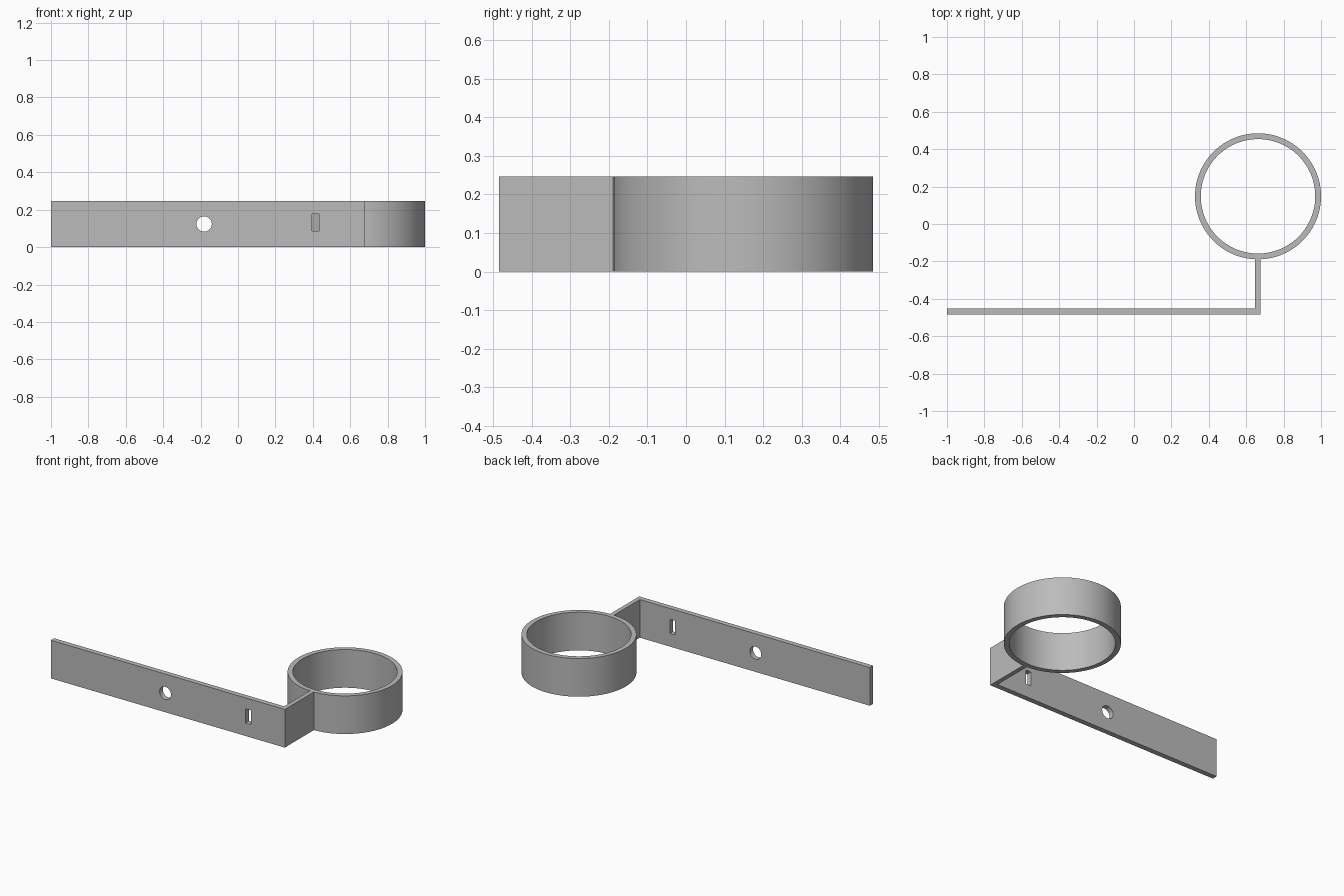
import bpy, bmesh
from math import cos, sin, pi, radians

if "Cube" in bpy.data.objects:
    bpy.data.objects.remove(bpy.data.objects["Cube"], do_unlink=True)

HEIGHT = 0.247
RING_X, RING_Y = 0.663, 0.148
OUTER, INNER = 0.337, 0.306

grey = bpy.data.materials.new("plain grey")
grey.use_nodes = True
colour = (0.5, 0.5, 0.5, 1)
grey.diffuse_color = colour
grey.node_tree.nodes["Principled BSDF"].inputs["Base Color"].default_value = colour


def add_object(name, bm):
    bmesh.ops.recalc_face_normals(bm, faces=bm.faces)
    mesh = bpy.data.meshes.new(name)
    bm.to_mesh(mesh)
    bm.free()
    mesh.materials.append(grey)
    obj = bpy.data.objects.new(name, mesh)
    bpy.context.collection.objects.link(obj)
    return obj


def prism(name, outline, direction):
    """Extrude a closed outline along a direction."""
    bm = bmesh.new()
    face = bm.faces.new([bm.verts.new(p) for p in outline])
    new = bmesh.ops.extrude_face_region(bm, geom=[face], use_keep_orig=True)["geom"]
    verts = [g for g in new if isinstance(g, bmesh.types.BMVert)]
    bmesh.ops.translate(bm, verts=verts, vec=direction)
    return add_object(name, bm)


def smooth(obj):
    bpy.ops.object.select_all(action="DESELECT")
    obj.select_set(True)
    bpy.context.view_layer.objects.active = obj
    bpy.ops.object.shade_smooth_by_angle(angle=radians(30))


def cut(obj, cutter):
    mod = obj.modifiers.new("cut", "BOOLEAN")
    mod.operation = "DIFFERENCE"
    mod.solver = "EXACT"
    mod.object = cutter
    bpy.context.view_layer.objects.active = obj
    bpy.ops.object.modifier_apply(modifier=mod.name)
    bpy.data.objects.remove(cutter, do_unlink=True)


# L-shaped bracket: long mounting plate and short arm to the ring
front, back = -0.485, -0.452
arm_left, arm_right, arm_end = 0.647, 0.675, -0.186
bracket = prism("bracket", [
    (-1, front, 0), (arm_right, front, 0), (arm_right, arm_end, 0),
    (arm_left, arm_end, 0), (arm_left, back, 0), (-1, back, 0)], (0, 0, HEIGHT))

# Round screw hole and rectangular slot through the plate
through = (0, 0.2, 0)
circle = [(-0.181 + 0.041 * cos(2 * pi * i / 32), -0.6,
           HEIGHT / 2 + 0.041 * sin(2 * pi * i / 32)) for i in range(32)]
cut(bracket, prism("hole_cutter", circle, through))
cut(bracket, prism("slot_cutter", [(x, -0.6, z) for x, z in (
    (0.395, 0.085), (0.432, 0.085), (0.432, 0.176), (0.395, 0.176))], through))
smooth(bracket)

# Holder ring: a rectangular wall section swept around its axis
bm = bmesh.new()
section = [(INNER, 0), (OUTER, 0), (OUTER, HEIGHT), (INNER, HEIGHT)]
SIDES = 96
loops = []
for i in range(SIDES):
    a = 2 * pi * i / SIDES
    loops.append([bm.verts.new((RING_X + r * cos(a), RING_Y + r * sin(a), z))
                  for r, z in section])
for i, here in enumerate(loops):
    there = loops[(i + 1) % SIDES]
    for j in range(4):
        k = (j + 1) % 4
        bm.faces.new((here[j], there[j], there[k], here[k]))
smooth(add_object("holder_ring", bm))
